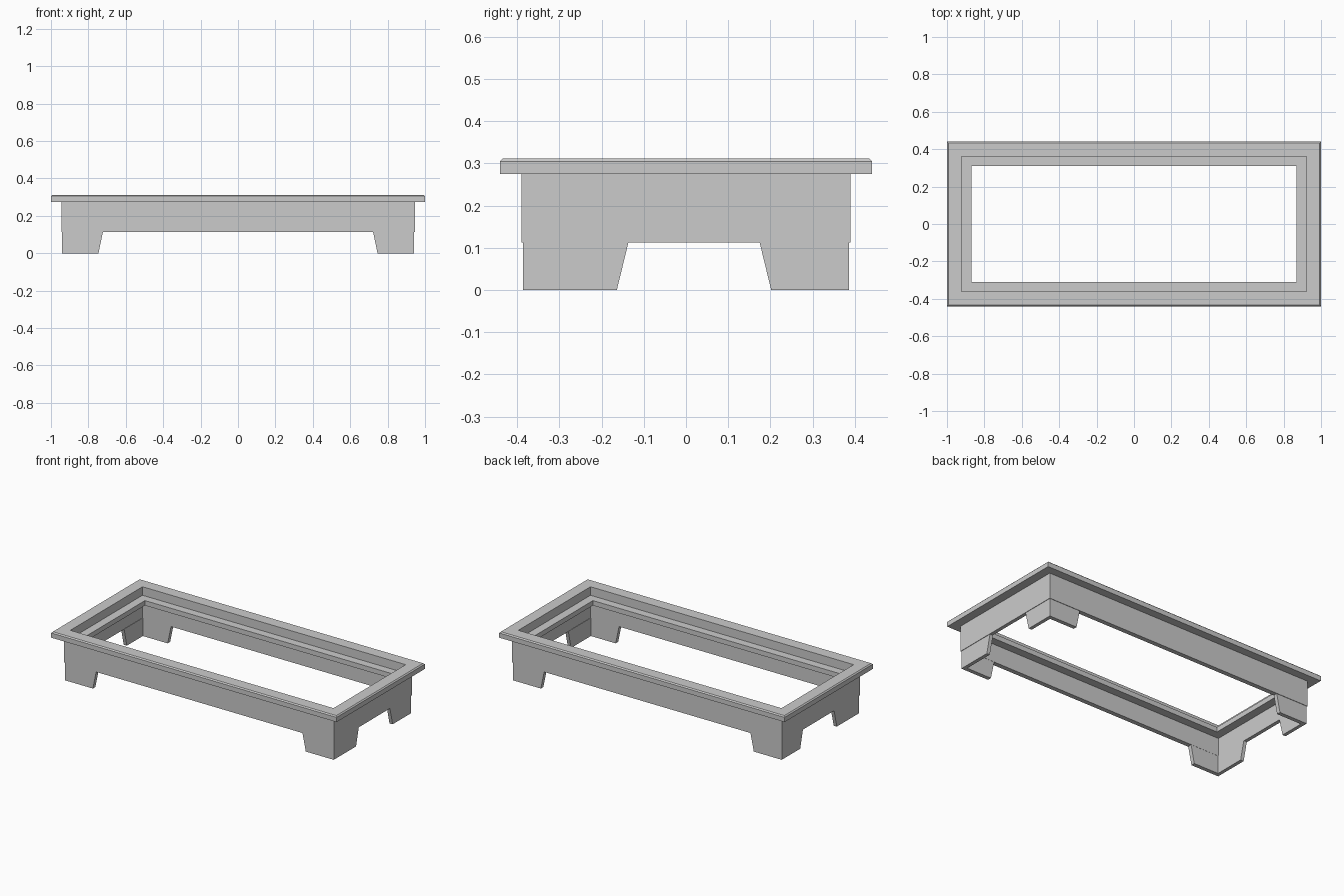
import bpy, bmesh

if "Cube" in bpy.data.objects:
    bpy.data.objects.remove(bpy.data.objects["Cube"])


def finish(name, bm):
    bmesh.ops.recalc_face_normals(bm, faces=bm.faces)
    mesh = bpy.data.meshes.new(name)
    bm.to_mesh(mesh)
    bm.free()
    obj = bpy.data.objects.new(name, mesh)
    bpy.context.collection.objects.link(obj)
    return obj


def ring(name, profile):
    """Closed cross-section of (half x, half y, z) swept round a rectangle."""
    bm = bmesh.new()
    loops = [[bm.verts.new((sx * x, sy * y, z))
              for sx, sy in ((-1, -1), (1, -1), (1, 1), (-1, 1))]
             for x, y, z in profile]
    for a, b in zip(loops, loops[1:] + loops[:1]):
        for i in range(4):
            j = (i + 1) % 4
            bm.faces.new((a[i], a[j], b[j], b[i]))
    return finish(name, bm)


def corner_leg(name, sx, sy, y_bottom, y_top):
    """L-shaped foot whose free ends flare towards the top."""
    ox, oy, ix, iy = 0.942, 0.387, 0.92, 0.362
    bm = bmesh.new()
    levels = []
    for z, ex, ey in ((0, 0.746, y_bottom), (0.115, 0.722, y_top)):
        outline = ((ox, oy), (ex, oy), (ex, iy), (ix, iy), (ix, ey), (ox, ey))
        levels.append([bm.verts.new((sx * x, sy * y, z)) for x, y in outline])
    low, high = levels
    bm.faces.new(low)
    bm.faces.new(high)
    for i in range(6):
        j = (i + 1) % 6
        bm.faces.new((low[i], low[j], high[j], high[i]))
    return finish(name, bm)


# Frame: chamfered rim, apron and recessed inner ledge
ring("frame", [
    (0.993, 0.434, 0.312), (1.0, 0.441, 0.305), (1.0, 0.441, 0.275),
    (0.945, 0.39, 0.275), (0.945, 0.39, 0.113), (0.922, 0.361, 0.113),
    (0.922, 0.361, 0.227), (0.869, 0.31, 0.227), (0.869, 0.31, 0.258),
    (0.922, 0.361, 0.258), (0.922, 0.361, 0.312)])

# Feet: the front pair is slightly wider along the sides
for side, sx in (("left", -1), ("right", 1)):
    corner_leg("front_leg_" + side, sx, -1, 0.164, 0.136)
    corner_leg("back_leg_" + side, sx, 1, 0.202, 0.174)
